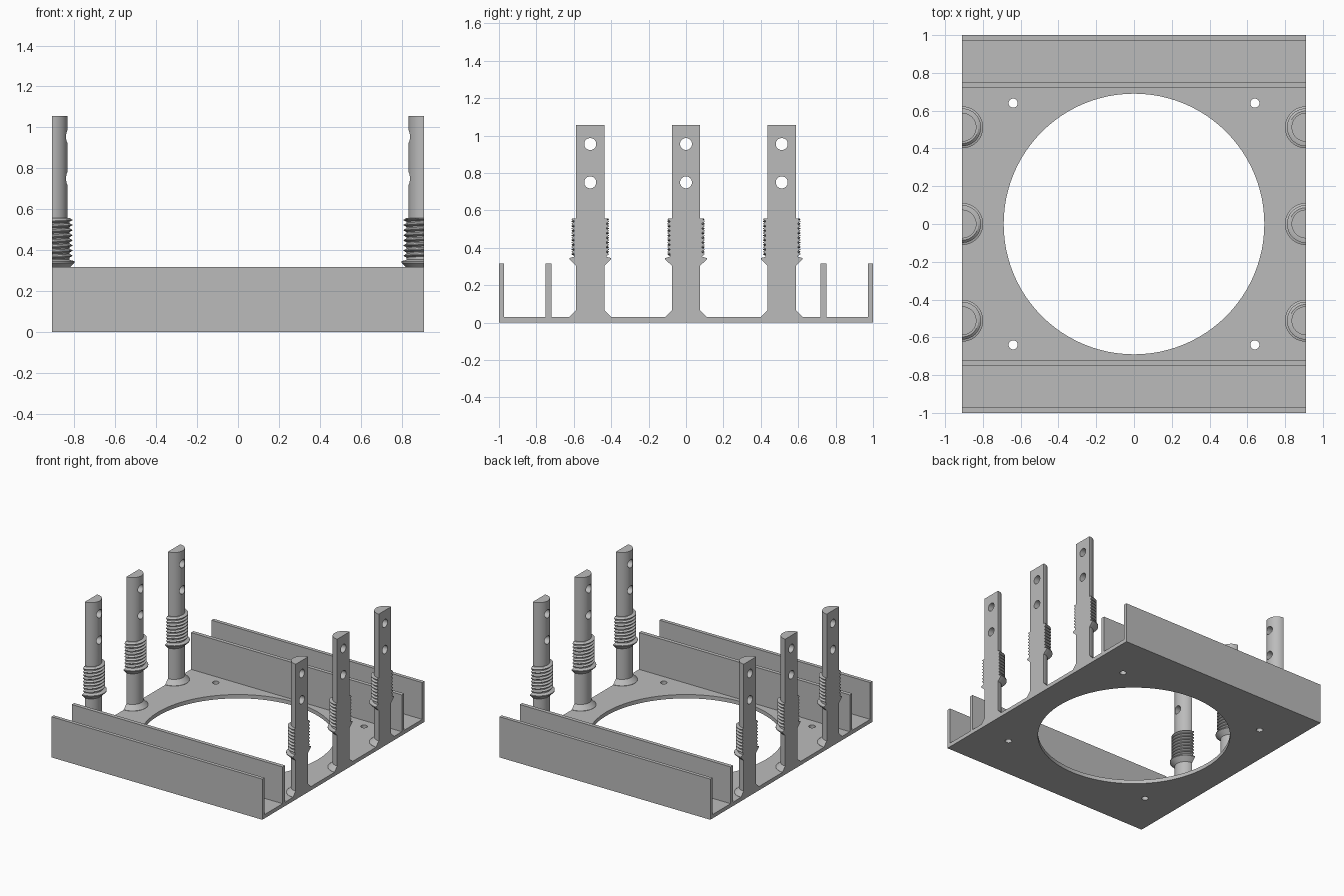
import bpy, bmesh, math
from mathutils import Matrix

old = bpy.data.objects.get("Cube")
if old:
    bpy.data.objects.remove(old, do_unlink=True)

GREY = (0.5, 0.5, 0.5, 1)
mat = bpy.data.materials.new("plain grey")
mat.use_nodes = True
mat.diffuse_color = GREY
mat.node_tree.nodes["Principled BSDF"].inputs["Base Color"].default_value = GREY

HALF_X = 0.91
POST_R = 0.076
PITCH = 0.025


def to_object(name, bm):
    bmesh.ops.recalc_face_normals(bm, faces=bm.faces)
    mesh = bpy.data.meshes.new(name)
    bm.to_mesh(mesh)
    bm.free()
    mesh.materials.append(mat)
    obj = bpy.data.objects.new(name, mesh)
    bpy.context.collection.objects.link(obj)
    return obj


def drill(obj, holes, axis):
    """Cut round holes, each (centre, radius), along the given axis."""
    bm = bmesh.new()
    turn = Matrix.Rotation(math.pi / 2, 4, "Y") if axis == "X" else Matrix()
    for centre, radius in holes:
        bmesh.ops.create_cone(bm, cap_ends=True, segments=96 if radius > 0.1 else 32,
                              radius1=radius, radius2=radius, depth=0.4,
                              matrix=Matrix.Translation(centre) @ turn)
    cutter = to_object("hole_cutter", bm)
    cutter.hide_render = True
    mod = obj.modifiers.new("holes", "BOOLEAN")
    mod.operation, mod.solver, mod.object = "DIFFERENCE", "EXACT", cutter
    bpy.ops.object.select_all(action="DESELECT")
    bpy.context.view_layer.objects.active = obj
    obj.select_set(True)
    bpy.ops.object.modifier_apply(modifier=mod.name)
    bpy.data.objects.remove(cutter, do_unlink=True)
    bpy.ops.object.shade_smooth_by_angle(angle=math.radians(30))


# Base plate with four upright rails, extruded along x
half = [(0.72, 0.03), (0.72, 0.317), (0.75, 0.317), (0.75, 0.03),
        (0.972, 0.03), (0.972, 0.317), (1, 0.317), (1, 0)]
outline = half + [(-y, z) for y, z in reversed(half)]
bm = bmesh.new()
end = bm.faces.new([bm.verts.new((-HALF_X, y, z)) for y, z in outline])
side = bmesh.ops.extrude_face_region(bm, geom=[end])
moved = [v for v in side["geom"] if isinstance(v, bmesh.types.BMVert)]
bmesh.ops.translate(bm, verts=moved, vec=(2 * HALF_X, 0, 0))
base = to_object("base_plate_with_rails", bm)
screw_holes = [((sx * 0.64, sy * 0.64, 0), 0.024) for sx in (-1, 1) for sy in (-1, 1)]
drill(base, [((0, 0, 0), 0.69)] + screw_holes, "Z")

# Half-round post profile as (radius, height, follows the thread helix)
profile = [(0.11, 0.01, 0), (0.11, 0.032, 0), (POST_R, 0.066, 0), (POST_R, 0.305, 0),
           (0.111, 0.338, 0), (0.111, 0.345, 0), (0.086, 0.353, 0)]
for k in range(8):
    z = 0.363 + k * PITCH
    profile += [(0.086, z, 1), (0.1, z + 0.008, 1), (0.1, z + 0.011, 1), (0.086, z + 0.019, 1)]
profile = profile[:-1] + [(0.086, 0.557, 0), (POST_R, 0.557, 0), (POST_R, 1.056, 0)]


def make_post(name, sx, y):
    steps = 24
    bm = bmesh.new()
    rings = []
    for r, z, threaded in profile:
        ring = []
        for i in range(steps + 1):
            a = math.pi * (i / steps - 0.5)
            lift = threaded * PITCH * a / math.tau
            ring.append(bm.verts.new((r * math.cos(a), r * math.sin(a), z + lift)))
        rings.append(ring)
    for low, high in zip(rings, rings[1:]):
        for i in range(steps):
            bm.faces.new((low[i], low[i + 1], high[i + 1], high[i]))
        bm.faces.new((low[0], high[0], high[-1], low[-1]))  # flat cut side
    bm.faces.new(rings[0])
    bm.faces.new(rings[-1])
    # Turn the flat side outwards and stand the post on the plate edge
    spin = Matrix.Rotation(math.pi if sx > 0 else 0, 4, "Z")
    bm.transform(Matrix.Translation((sx * HALF_X, y, 0)) @ spin)
    post = to_object(name, bm)
    drill(post, [((sx * HALF_X, y, z), 0.032) for z in (0.75, 0.955)], "X")


for sx, side_name in ((1, "left"), (-1, "right")):
    for y, place in ((-0.512, "front"), (0, "middle"), (0.512, "back")):
        make_post(f"{side_name}_{place}_threaded_post", sx, y)
